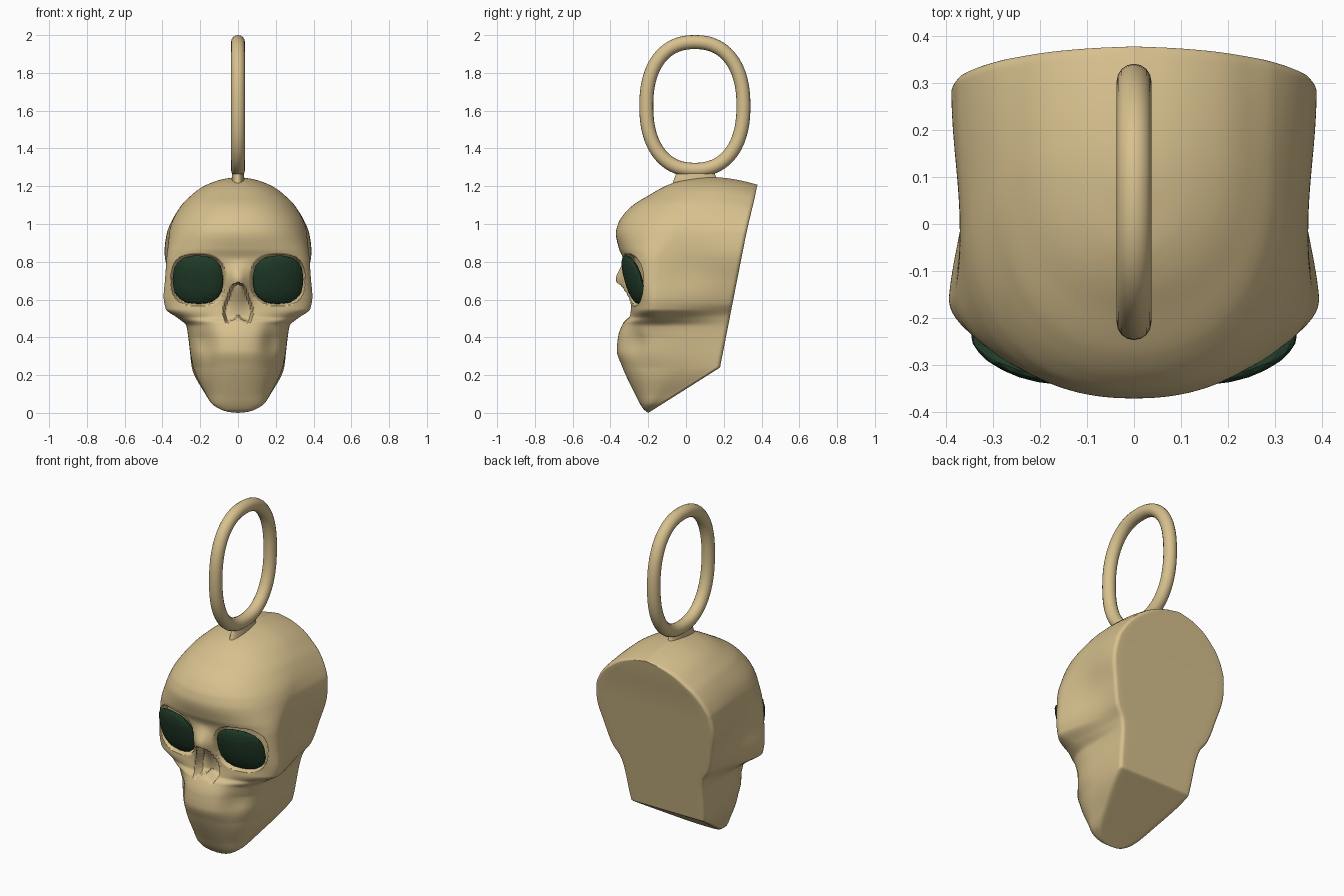
import bpy, bmesh, math

old = bpy.data.objects.get("Cube")
if old:
    bpy.data.objects.remove(old, do_unlink=True)


def material(name, rgb):
    mat = bpy.data.materials.new(name)
    mat.use_nodes = True
    mat.diffuse_color = (*rgb, 1)
    mat.node_tree.nodes["Principled BSDF"].inputs["Base Color"].default_value = (*rgb, 1)
    return mat


bone = material("bone", (.68, .53, .27))
dark_green = material("dark green", (.015, .045, .022))


def smooth(t):
    t = min(max(t, 0), 1)
    return t * t * (3 - 2 * t)


def bump(x, centre, width):
    return math.exp(-((x - centre) / width) ** 2)


def spline(points):
    """Monotone cubic curve through (position, value) points."""
    xs, ys = zip(*points)
    last = len(xs) - 1
    rise = [(ys[i + 1] - ys[i]) / (xs[i + 1] - xs[i]) for i in range(last)]
    slope = [rise[0]]
    for a, b in zip(rise, rise[1:]):
        slope.append(2 * a * b / (a + b) if a * b > 0 else 0)
    slope.append(rise[-1])

    def value(x):
        x = min(max(x, xs[0]), xs[-1])
        i = 0
        while i < last - 1 and x > xs[i + 1]:
            i += 1
        h = xs[i + 1] - xs[i]
        t = (x - xs[i]) / h
        blend = smooth(t)
        return (ys[i] * (1 - blend) + ys[i + 1] * blend
                + h * t * (1 - t) * (slope[i] * (1 - t) - slope[i + 1] * t))
    return value


def finish(name, bm, mat, is_smooth):
    mesh = bpy.data.meshes.new(name)
    bm.to_mesh(mesh)
    bm.free()
    obj = bpy.data.objects.new(name, mesh)
    bpy.context.collection.objects.link(obj)
    mesh.materials.append(mat)
    if is_smooth:
        select(obj)
        bpy.ops.object.shade_smooth_by_angle(angle=math.radians(50))
    return obj


def select(obj):
    bpy.ops.object.select_all(action="DESELECT")
    obj.select_set(True)
    bpy.context.view_layer.objects.active = obj


# Skull outlines by height: face line, half widths at face and back, start of the sides
TOP, CORNER = 1.25, .24
face_line = spline([(0, -.2), (.02, -.225), (.1, -.27), (.25, -.34), (.33, -.366), (.4, -.36),
                    (.48, -.33), (.51, -.3), (.58, -.29), (.7, -.315), (.82, -.335), (.87, -.355),
                    (.95, -.371), (1, -.36), (1.05, -.33), (1.1, -.28), (1.15, -.2), (1.22, -.06),
                    (TOP, .1)])
face_width = spline([(0, 0), (.005, .05), (.02, .095), (.05, .14), (.1, .17), (.2, .22), (.3, .25),
                     (.4, .265), (.46, .275), (.5, .32), (.55, .385), (.62, .397), (.7, .392),
                     (.8, .385), (.9, .372), (1, .35), (1.1, .295), (1.15, .25), (1.19, .2),
                     (1.22, .14), (1.24, .075), (TOP, 0)])
back_width = spline([(0, 0), (.005, .05), (.02, .095), (.05, .14), (.1, .18), (.24, .245), (.45, .265),
                     (.51, .28), (.58, .325), (.7, .36), (.85, .39), (.95, .378), (1, .36),
                     (1.1, .3), (1.15, .25), (1.19, .2), (1.22, .14), (1.24, .075), (TOP, 0)])
side_start = spline([(0, -.1), (.3, .02), (.45, -.05), (.55, -.15), (.8, -.14), (.95, -.03),
                     (1.1, .1), (TOP, .2)])
nose_width = spline([(.465, 0), (.48, .065), (.54, .08), (.62, .055), (.67, .035), (.692, 0)])
EYE_X, EYE_Z = .212, .705


def back_line(z):
    if z < CORNER:
        return -.2 + .38 * z / CORNER
    return .18 + .19 * (z - CORNER) / (1.21 - CORNER)


def sculpt(x, y, z):
    """Sockets, nose and hollows on the face; sag on the crown."""
    if y < -.1:
        eye = abs((x - EYE_X) / .14) ** 2.6 + abs((z - EYE_Z) / .133) ** 2.6
        y += .055 * smooth((1.1 - eye) / .25)
        ridge = smooth((z - .48) / .2) * smooth((.82 - z) / .12)
        y -= .055 * ridge * bump(x, 0, .055)
        inside = min(nose_width(z) - x, z - .505 + .6 * x)
        y += .06 * smooth(inside / .012)
        y += .035 * bump(x, .18, .05) * bump(z, .37, .09)
    x -= x * .05 * bump(y, .03, .16) * bump(z, .77, .14)
    z -= .04 * max(0, (y - .1) / .27) ** 2 * smooth((z - .9) / .3)
    return x, y, z


def half_section(z):
    """One horizontal outline from the face centre round to the back centre."""
    front, back = face_line(z), back_line(z)
    start = min(side_start(z), front + .6 * (back - front))
    wide_face, wide_back = face_width(z), back_width(z)
    edge = min(.022, wide_back * .4, (back - start) * .4)

    def width(y):
        s = smooth((y + .2) / .45)
        return wide_face * (1 - s) + wide_back * s

    points = []
    power = 2 / 2.25
    for i in range(64):
        a = math.pi / 2 * (i / 64) ** (1 / power)
        y = start - (start - front) * math.cos(a) ** power
        points.append((width(y) * math.sin(a) ** power, y))
    for i in range(24):
        y = start + (back - edge - start) * i / 24
        points.append((width(y), y))
    for i in range(7):
        a = math.pi / 2 * i / 6
        points.append((width(back) - edge * (1 - math.cos(a)), back - edge * (1 - math.sin(a))))
    flat = points[-1][0]
    points += [(flat * (1 - i / 8), back) for i in range(1, 9)]
    points[0] = (0, points[0][1])
    return [sculpt(x, y, z) for x, y in points]


# Skull: stacked half outlines, closer together at chin and crown, then mirrored
heights = [.05 * (1 - math.cos(math.pi / 2 * i / 14)) for i in range(14)]
heights += [.05 + .006 * i for i in range(184)]
heights += [1.154 + (TOP - 1.154) * math.sin(math.pi / 2 * i / 24) for i in range(25)]
bm = bmesh.new()
rows = [[bm.verts.new(p) for p in half_section(z)] for z in heights]
for low, high in zip(rows, rows[1:]):
    for i in range(len(low) - 1):
        bm.faces.new((low[i], low[i + 1], high[i + 1], high[i]))
bmesh.ops.remove_doubles(bm, verts=bm.verts, dist=.0002)
mirrored = bmesh.ops.duplicate(bm, geom=bm.verts[:] + bm.edges[:] + bm.faces[:])["geom"]
copies = [g for g in mirrored if isinstance(g, bmesh.types.BMVert)]
for v in copies:
    v.co.x *= -1
bmesh.ops.reverse_faces(bm, faces=[g for g in mirrored if isinstance(g, bmesh.types.BMFace)])
bmesh.ops.remove_doubles(bm, verts=bm.verts, dist=.0002)
finish("skull", bm, bone, True)

# Eyes: faceted, squared-off lenses that follow the slant of the sockets
for side, label in ((1, "left"), (-1, "right")):
    bm = bmesh.new()
    bmesh.ops.create_icosphere(bm, subdivisions=3, radius=1)
    for v in bm.verts:
        x, y, z = v.co
        square = (abs(x) ** 2.6 + abs(z) ** 2.6) ** (1 / 2.6)
        grow = math.hypot(x, z) / square if square > .001 else 1
        dx, dz = .134 * x * grow, .128 * z * grow
        v.co = (side * (EYE_X + dx), -.285 + .036 * y + .22 * dx + .9 * dx * dx - .27 * dz, EYE_Z + dz)
    bmesh.ops.recalc_face_normals(bm, faces=bm.faces)
    finish(label + "_eye", bm, dark_green, False)

# Hanging ring: round tube along a squared oval
curve = bpy.data.curves.new("ring", "CURVE")
curve.dimensions = "3D"
curve.bevel_depth = .037
curve.bevel_resolution = 6
path = curve.splines.new("POLY")
COUNT = 96
path.points.add(COUNT - 1)
for i, point in enumerate(path.points):
    a = math.tau * i / COUNT
    c, s = math.cos(a), math.sin(a)
    r = (abs(c) ** 2.3 + abs(s) ** 2.3) ** (-1 / 2.3)
    point.co = (0, .047 + .257 * r * c, 1.625 + .338 * r * s, 1)
path.use_cyclic_u = True
path.use_smooth = True
ring = bpy.data.objects.new("ring", curve)
bpy.context.collection.objects.link(ring)
curve.materials.append(bone)
select(ring)
bpy.ops.object.convert(target="MESH")
bpy.ops.object.shade_smooth_by_angle(angle=math.radians(50))

# Neck: small flared foot joining the ring to the crown
bm = bmesh.new()
bmesh.ops.create_cone(bm, cap_ends=True, segments=32, radius1=1, radius2=.85, depth=1)
for v in bm.verts:
    v.co = (v.co.x * .036, .05 + v.co.y * .12, 1.243 + v.co.z * .05)
finish("ring_neck", bm, bone, True)
